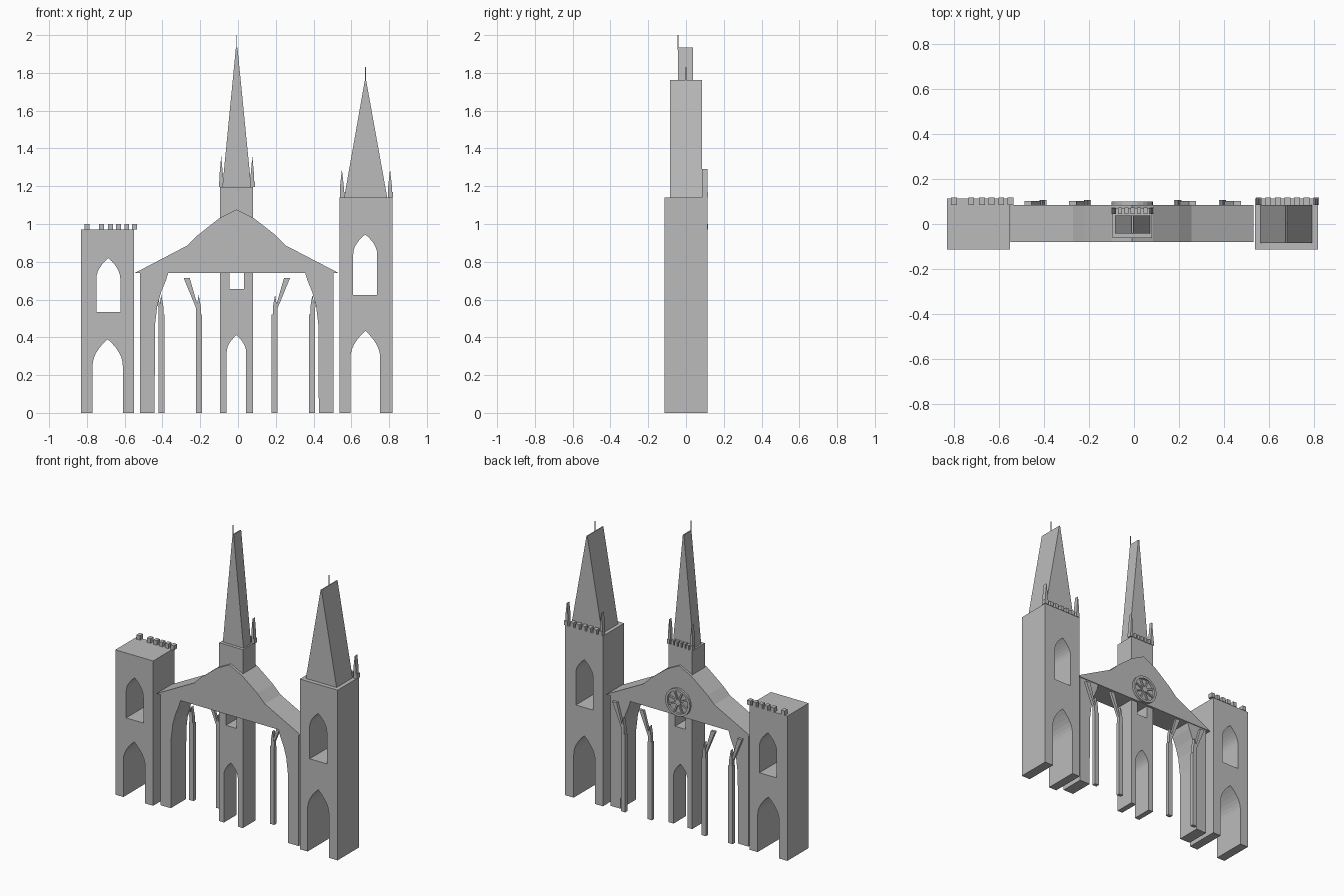
import bpy, bmesh, math
from mathutils import Matrix

if "Cube" in bpy.data.objects:
    bpy.data.objects.remove(bpy.data.objects["Cube"])

stone = bpy.data.materials.new("grey_stone")
stone.diffuse_color = (0.5, 0.5, 0.5, 1)
stone.use_nodes = True
stone.node_tree.nodes["Principled BSDF"].inputs["Base Color"].default_value = stone.diffuse_color


def slab(name, outline, y0, y1, holes=()):
    """Fill an x-z outline (with holes) and give it depth along y."""
    cu = bpy.data.curves.new(name, 'CURVE')
    cu.dimensions, cu.fill_mode = '2D', 'BOTH'
    cu.extrude = (y1 - y0) / 2
    for loop in (outline, *holes):
        sp = cu.splines.new('POLY')
        sp.points.add(len(loop) - 1)
        for p, (x, z) in zip(sp.points, loop):
            p.co = (x, z, 0, 1)
        sp.use_cyclic_u = True
    tmp = bpy.data.objects.new(name + "_curve", cu)
    bpy.context.collection.objects.link(tmp)
    bpy.context.view_layer.update()
    deps = bpy.context.evaluated_depsgraph_get()
    me = bpy.data.meshes.new_from_object(tmp.evaluated_get(deps))
    bpy.data.objects.remove(tmp)
    bpy.data.curves.remove(cu)
    me.name = name
    me.transform(Matrix.Translation((0, (y0 + y1) / 2, 0)) @ Matrix.Rotation(math.pi / 2, 4, 'X'))
    bm = bmesh.new()
    bm.from_mesh(me)
    bmesh.ops.remove_doubles(bm, verts=bm.verts, dist=1e-5)
    bmesh.ops.recalc_face_normals(bm, faces=bm.faces)
    for f in bm.faces:
        f.smooth = False
    bm.to_mesh(me)
    bm.free()
    me.materials.clear()
    me.materials.append(stone)
    ob = bpy.data.objects.new(name, me)
    bpy.context.collection.objects.link(ob)
    return ob


def rect(x0, x1, z0, z1):
    return [(x0, z0), (x1, z0), (x1, z1), (x0, z1)]


def arch(x0, x1, z0, spring, apex, n=6):
    """Pointed arch, from the left foot over the apex to the right foot."""
    c, w = (x0 + x1) / 2, (x1 - x0) / 2
    side = [(w * (1 - (i / n) ** 2), spring + (apex - spring) * i / n) for i in range(n + 1)]
    return ([(x0, z0)] + [(c - x, z) for x, z in side]
            + [(c + x, z) for x, z in side[-2::-1]] + [(x1, z0)])


def tower(name, x0, x1, top, y0, y1, door, window):
    slab(name, [(x0, 0)] + arch(*door) + [(x1, 0), (x1, top), (x0, top)],
         y0, y1, [arch(*window)])


def battlements(name, xs, w, z, h, y0, y1):
    for i, x in enumerate(xs):
        slab(f"{name}_{i}", rect(x, x + w, z, z + h), y0, y1)


def pinnacle(name, x, z, h, w, y0, y1):
    slab(name, [(x - w / 2, z), (x + w / 2, z), (x + w / 2, z + h * .4),
                (x, z + h), (x - w / 2, z + h * .4)], y0, y1)


# Towers with doorways and windows
tower("left_tower", -.83, -.55, .97, -.113, .113,
      (-.77, -.61, 0, .25, .39), (-.75, -.623, .535, .71, .82))
tower("right_tower", .537, .817, 1.14, -.113, .113,
      (.595, .753, 0, .29, .435), (.61, .737, .625, .84, .945))
tower("centre_tower", -.095, .08, 1.195, -.063, .07,
      (-.06, .043, 0, .32, .412), (-.045, .032, .655, .76, .83))

# Battlements along the back edges
battlements("left_battlement", (-.812, -.735, -.687, -.645, -.602, -.56), .026, .97, .03, .085, .117)
battlements("right_battlement", [.54 + .0425 * i for i in range(7)], .026, 1.14, .03, .085, .117)
battlements("centre_battlement", [-.1 + .0285 * i for i in range(7)], .018, 1.195, .03, .045, .074)

# Corner pinnacles
for side, x in (("left", .55), ("right", .805)):
    pinnacle("right_tower_pinnacle_" + side, x, 1.14, .15, .02, .085, .113)
for side, x in (("left", -.089), ("right", .076)):
    pinnacle("centre_tower_pinnacle_" + side, x, 1.195, .165, .018, .045, .07)

# Wedge spires and needles
slab("right_spire", [(.562, 1.14), (.79, 1.14), (.678, 1.763), (.672, 1.763)], -.085, .085)
slab("right_needle", rect(.673, .677, 1.75, 1.83), -.002, .002)
slab("centre_spire", [(-.083, 1.195), (.07, 1.195), (-.003, 1.935), (-.011, 1.935)], -.042, .038)
slab("centre_needle", rect(-.009, -.005, 1.92, 2.0), -.045, -.041)

# Gabled roof
slab("gable_roof", [(-.52, .74), (.505, .74), (.53, .742), (.255, .885), (.2, .94),
                    (.085, 1.03), (-.008, 1.077), (-.1, 1.03), (-.22, .935),
                    (-.27, .885), (-.548, .74)], -.08, .085)

# Outer legs curving into the roof
leg = [(.512, 0), (.512, .75), (.36, .75), (.375, .70), (.40, .64),
       (.42, .57), (.432, .47), (.435, 0)]
for side, s in (("left", -1), ("right", 1)):
    slab("nave_leg_" + side, [(s * x - .007, z) for x, z in leg], -.08, .08)

# Slim buttresses with slanted braces and pinnacles
for side, s in (("left", -1), ("right", 1)):
    for pos, x in (("inner", .2), ("outer", .398)):
        def mirrored(pts):
            return [(s * (x + px) - .006, z) for px, z in pts]
        tag = f"{pos}_{side}"
        slab("buttress_post_" + tag, mirrored(rect(-.016, .016, 0, .52)), .083, .107)
        slab("buttress_brace_" + tag,
             mirrored([(-.012, .5), (.016, .5), (.016, .555), (.082, .715), (.05, .715)]),
             .085, .103)
        pinnacle("buttress_pinnacle_" + tag, s * (x + .002) - .006, .52, .105, .022, .083, .107)

# Rose window: rim, hub and spokes
cx, cz = -.007, .835


def circle(r, n=24):
    return [(cx + r * math.cos(2 * math.pi * i / n), cz + r * math.sin(2 * math.pi * i / n))
            for i in range(n)]


slab("rose_rim", circle(.092), .083, .1, [circle(.076)])
slab("rose_hub", circle(.02, 12), .083, .098)
for i in range(8):
    a = math.pi / 4 * i + math.pi / 8
    c, s = math.cos(a), math.sin(a)
    slab(f"rose_spoke_{i}", [(cx + r * c - t * s, cz + r * s + t * c) for r, t in
                             ((.015, -.005), (.08, -.005), (.08, .005), (.015, .005))], .083, .095)
